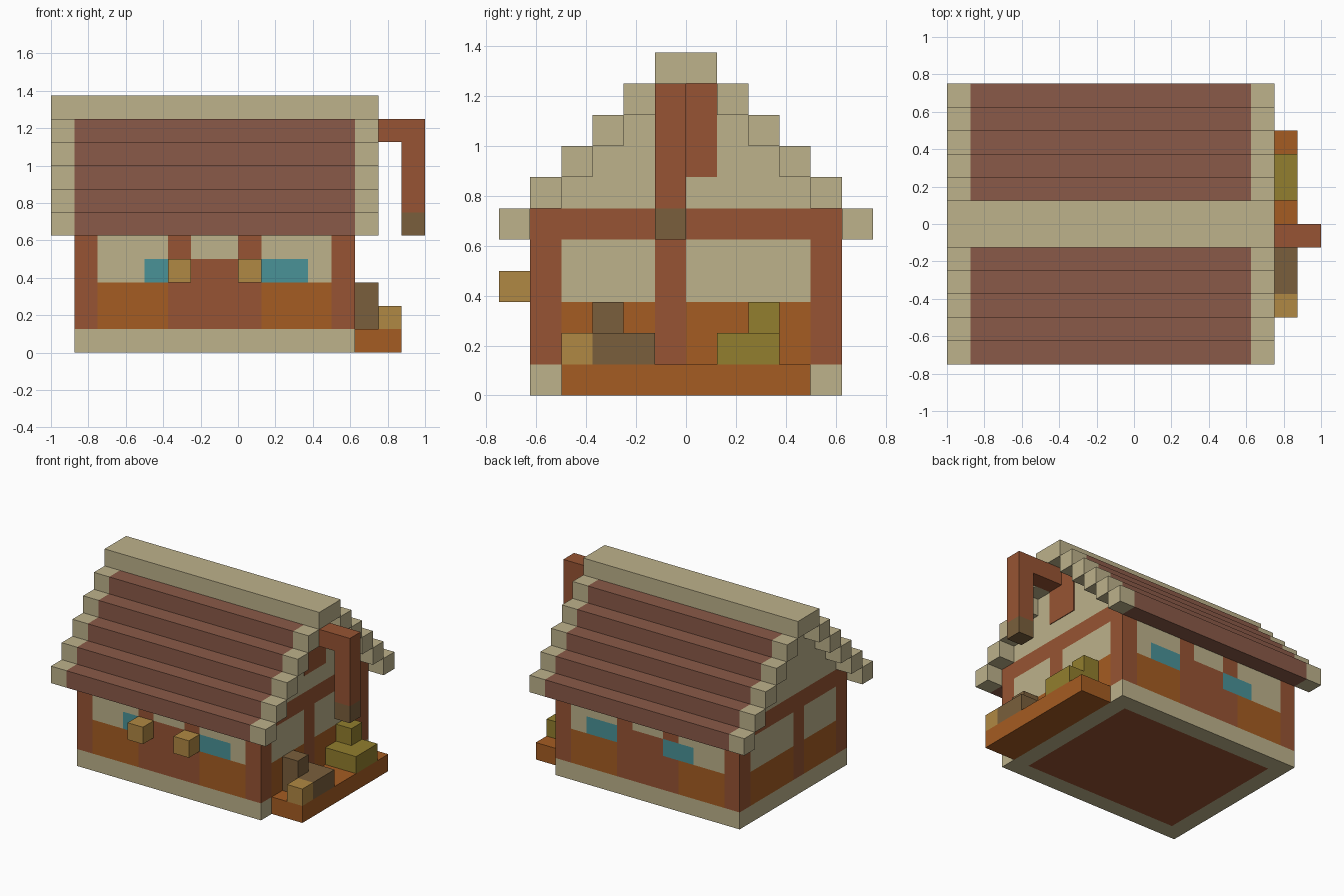
import bpy, bmesh
from mathutils import Vector

U = 1 / 8  # one block

cube = bpy.data.objects.get("Cube")
if cube:
    bpy.data.objects.remove(cube, do_unlink=True)


def linear(c):
    c /= 255
    return c / 12.92 if c <= 0.04045 else ((c + 0.055) / 1.055) ** 2.4


def material(name, r, g, b):
    m = bpy.data.materials.new(name)
    m.use_nodes = True
    col = (linear(r), linear(g), linear(b), 1)
    m.diffuse_color = col
    bsdf = m.node_tree.nodes["Principled BSDF"]
    bsdf.inputs["Base Color"].default_value = col
    bsdf.inputs["Roughness"].default_value = 0.9
    return m


cream = material("cream", 189, 178, 139)
roof_brown = material("roof_brown", 138, 90, 72)
wood = material("red_wood", 151, 84, 51)
orange = material("orange_wood", 165, 92, 34)
glass = material("teal_glass", 74, 146, 151)
tan = material("tan", 176, 136, 67)
brown = material("dull_brown", 122, 95, 60)
olive = material("olive", 146, 126, 46)


def box(name, xs, ys, zs, mats, cuts=(), rule=None):
    """Box between block coordinates; optional cut planes and a face colour rule."""
    bm = bmesh.new()
    bmesh.ops.create_cube(bm, size=1)
    lo = Vector((xs[0], ys[0], zs[0]))
    size = Vector((xs[1], ys[1], zs[1])) - lo
    for v in bm.verts:
        v.co = lo + (v.co + Vector((0.5, 0.5, 0.5))) * size
    for axis, places in enumerate(cuts):
        normal = Vector((0, 0, 0))
        normal[axis] = 1
        for p in places:
            bmesh.ops.bisect_plane(bm, geom=bm.verts[:] + bm.edges[:] + bm.faces[:],
                                   plane_co=normal * p, plane_no=normal)
    bm.normal_update()
    if rule:
        for f in bm.faces:
            f.material_index = mats.index(rule(f.calc_center_median(), f.normal))
    bmesh.ops.scale(bm, vec=(U, U, U), verts=bm.verts)
    me = bpy.data.meshes.new(name)
    bm.to_mesh(me)
    bm.free()
    for m in mats:
        me.materials.append(m)
    ob = bpy.data.objects.new(name, me)
    bpy.context.collection.objects.link(ob)
    return ob


# House body: timber frame, plaster, boards and windows
def wall_colour(c, n):
    if n.z < -0.5:
        return wood if -6 < c.x < 4 and abs(c.y) < 4 else cream
    if c.z < 1:
        return cream
    if c.z > 5:
        return wood
    if abs(n.x) > 0.5:
        if abs(c.y) > 4 or -1 < c.y < 0:
            return wood
    else:
        if c.x < -6 or c.x > 4:
            return wood
        if 3 < c.z < 4 and (-4 < c.x < -2 or 1 < c.x < 3):
            return glass
        if -3 < c.x < 1:
            return cream if c.z > 4 and -2 < c.x < 0 else wood
    return orange if c.z < 3 else cream


box("house_walls", (-7, 5), (-5, 5), (0, 6), [cream, wood, orange, glass],
    cuts=(range(-6, 5), range(-4, 5), range(1, 6)), rule=wall_colour)

# Stepped gable
for z in range(6, 10):
    half = 10 - z
    box(f"gable_layer_{z}", (-7, 5), (-half, half), (z, z + 1), [cream])

# Roof steps with pale end trim, mirrored front and back
for z in range(5, 10):
    for side, label in ((-1, "front"), (1, "back")):
        ys = sorted((side * (10 - z), side * (11 - z)))
        box(f"roof_step_{label}_{z}", (-7, 5), ys, (z, z + 1), [roof_brown])
        box(f"roof_trim_{label}_left_{z}", (5, 6), ys, (z, z + 1), [cream])
        box(f"roof_trim_{label}_right_{z}", (-8, -7), ys, (z, z + 1), [cream])
box("roof_ridge", (-8, 6), (-1, 1), (10, 11), [cream])

# Hanging lamp bracket
box("bracket_mount", (5, 5.04), (-1, 1), (7, 10), [wood])
box("bracket_beam", (5, 8), (-1, 0), (9, 10), [wood])
box("bracket_drop", (7, 8), (-1, 0), (6, 9), [wood])
box("hanging_lamp", (7, 8), (-1, 0), (5, 6), [brown])

# Wall lanterns either side of the door
for x, label in ((-3, "right"), (0, "left")):
    box(f"door_lantern_{label}", (x, x + 1), (-6, -5), (3, 4), [tan])

# Side platform with stacked goods
box("side_platform", (5, 7), (-4, 4), (0, 1), [orange])
box("tan_crate", (6, 7), (-4, -3), (1, 2), [tan])
box("brown_crate_lower", (5, 7), (-3, -1), (1, 2), [brown])
box("brown_crate_upper", (5, 6), (-3, -2), (2, 3), [brown])
box("olive_bale_lower", (5, 7), (1, 3), (1, 2), [olive])
box("olive_bale_upper", (5, 6), (2, 3), (2, 3), [olive])
